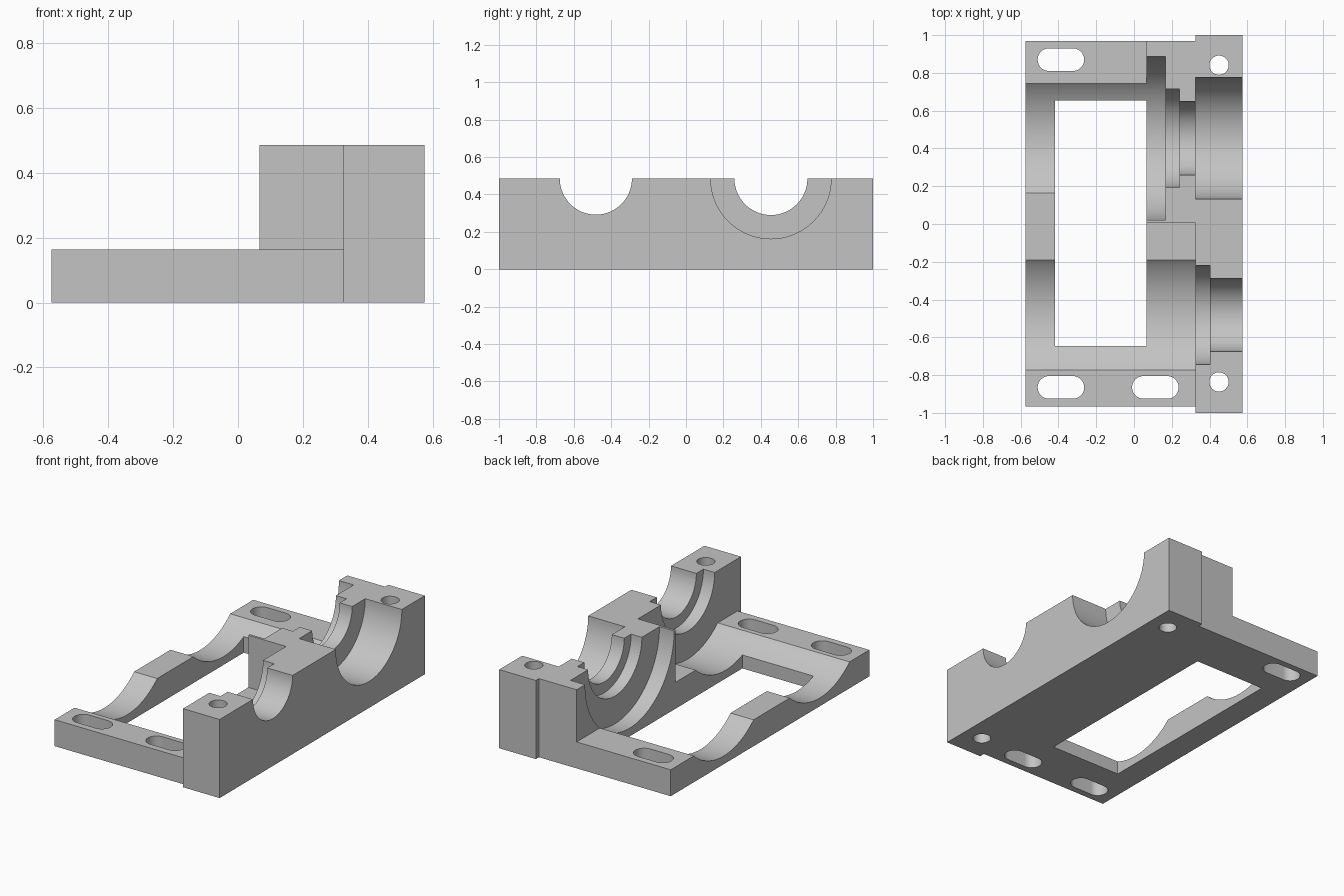
import bpy
from math import pi

if "Cube" in bpy.data.objects:
    bpy.data.objects.remove(bpy.data.objects["Cube"], do_unlink=True)

grey = bpy.data.materials.new("light grey metal")
grey.use_nodes = True
colour = (0.55, 0.55, 0.55, 1)
grey.diffuse_color = colour
grey.node_tree.nodes["Principled BSDF"].inputs["Base Color"].default_value = colour


def box(name, x, y, z):
    """Box from its (low, high) ranges."""
    bpy.ops.mesh.primitive_cube_add(
        size=1, location=[sum(r) / 2 for r in (x, y, z)])
    ob = bpy.context.object
    ob.name = name
    ob.scale = [r[1] - r[0] for r in (x, y, z)]
    bpy.ops.object.transform_apply(location=True, rotation=True, scale=True)
    ob.data.materials.append(grey)
    return ob


def cylinder(name, radius, depth, location, rotation=(0, 0, 0), sides=96):
    bpy.ops.mesh.primitive_cylinder_add(
        vertices=sides, radius=radius, depth=depth,
        location=location, rotation=rotation)
    ob = bpy.context.object
    ob.name = name
    bpy.ops.object.transform_apply(location=True, rotation=True, scale=True)
    ob.data.materials.append(grey)
    return ob


def combine(target, tool, operation):
    """Apply a boolean and discard the tool."""
    tool.hide_render = True
    bpy.context.view_layer.objects.active = target
    mod = target.modifiers.new(operation, "BOOLEAN")
    mod.operation, mod.solver, mod.object = operation, "EXACT", tool
    bpy.ops.object.modifier_apply(modifier=mod.name)
    bpy.data.objects.remove(tool, do_unlink=True)


TOP, PLATE = 0.485, 0.163
REAR_Y, FRONT_Y = 0.454, -0.482

# Base plate, tall end wall and rear bearing block joined into one casting
housing = box("bearing_housing", (-0.575, 0.45), (-0.966, 0.97), (0, PLATE))
combine(housing, box("end_wall", (0.325, 0.575), (-1, 1), (0, TOP)), "UNION")
combine(housing, box("rear_block", (0.067, 0.45), (0.005, 0.97), (0, TOP)), "UNION")

# Stepped half-round bores along x: centre y, radius, start x, end x
bores = [
    (REAR_Y, 0.434, -0.7, 0.167),
    (REAR_Y, 0.262, 0, 0.24),
    (REAR_Y, 0.195, 0, 0.5),
    (REAR_Y, 0.322, 0.325, 0.7),
    (FRONT_Y, 0.434, -0.7, 0.325),
    (FRONT_Y, 0.262, 0.2, 0.402),
    (FRONT_Y, 0.193, 0.2, 0.7),
]
for y, radius, x0, x1 in bores:
    cutter = cylinder("bore_cutter", radius, x1 - x0,
                      ((x0 + x1) / 2, y, TOP), (0, pi / 2, 0))
    combine(housing, cutter, "DIFFERENCE")

# Rectangular window through the plate
combine(housing, box("window_cutter", (-0.418, 0.067), (-0.645, 0.653), (-0.2, 0.4)),
        "DIFFERENCE")

# Rounded mounting slots
for x, y in [(-0.387, 0.87), (-0.387, -0.865), (0.113, -0.865)]:
    slot = box("slot_cutter", (x - 0.063, x + 0.063), (y - 0.06, y + 0.06), (-0.2, 0.4))
    for side in (-1, 1):
        end = cylinder("slot_end", 0.06, 0.6, (x + side * 0.063, y, 0.1), sides=48)
        combine(slot, end, "UNION")
    combine(housing, slot, "DIFFERENCE")

# Bolt holes through the end wall
for y in (0.841, -0.836):
    combine(housing, cylinder("bolt_cutter", 0.051, 1.2, (0.45, y, 0.2), sides=48),
            "DIFFERENCE")

bpy.ops.object.select_all(action="DESELECT")
housing.select_set(True)
bpy.context.view_layer.objects.active = housing
bpy.ops.object.shade_smooth_by_angle(angle=pi / 6)
